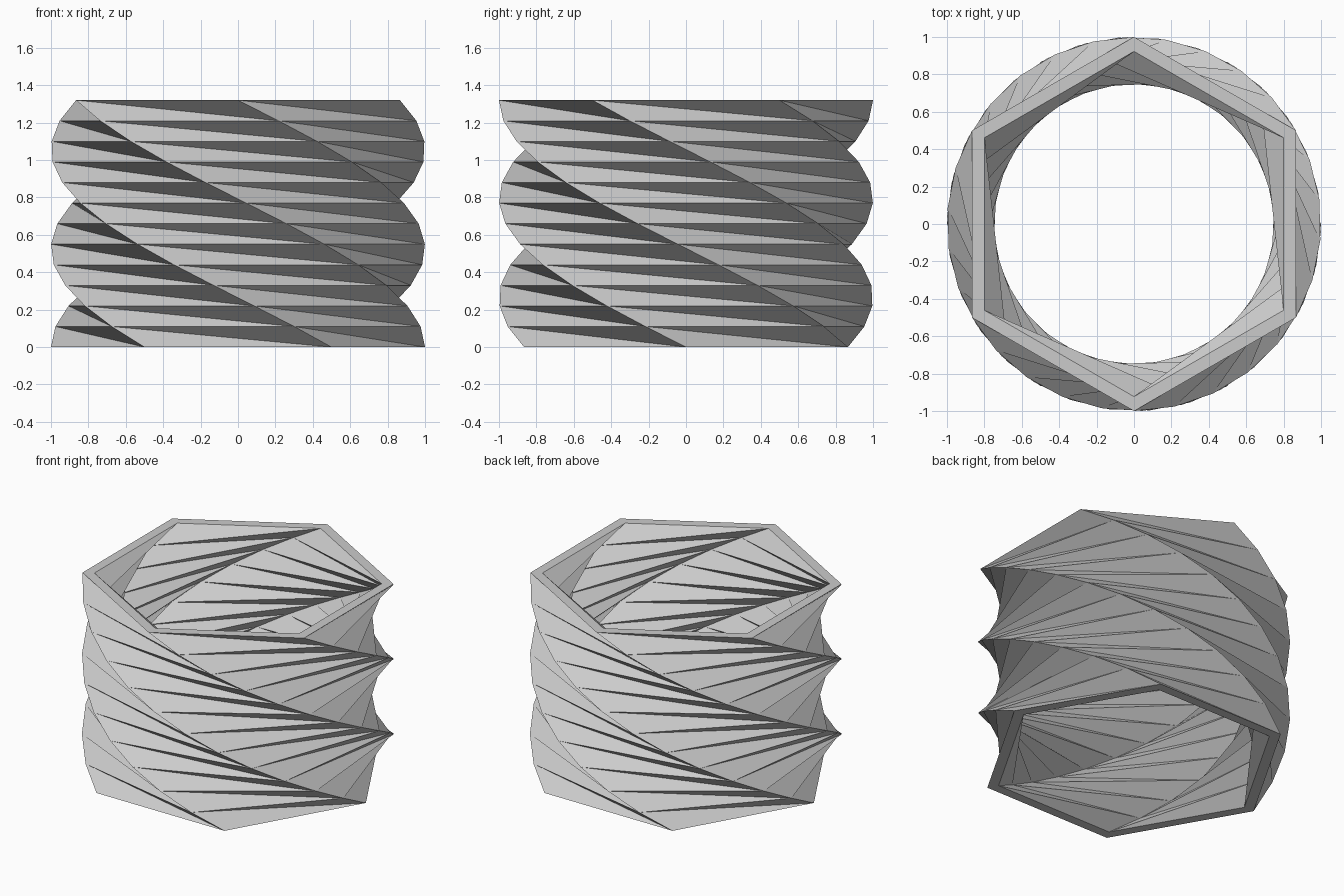
import bpy, bmesh
from math import cos, sin, radians

# Remove the default cube
cube = bpy.data.objects.get("Cube")
if cube:
    bpy.data.objects.remove(cube, do_unlink=True)

SIDES = 6
LAYERS = 12
HEIGHT = 1.32
TWIST = -150.0      # total turn in degrees from bottom to top
INNER = 0.923       # inner wall radius

# Plain grey material
grey = bpy.data.materials.new("plain_grey")
grey.use_nodes = True
colour = (0.6, 0.6, 0.6, 1)
grey.diffuse_color = colour
grey.node_tree.nodes["Principled BSDF"].inputs["Base Color"].default_value = colour

bm = bmesh.new()


def ring(radius, layer):
    """One hexagon of the wall, turned according to its height."""
    t = layer / LAYERS
    angles = [radians(360 * i / SIDES + TWIST * t) for i in range(SIDES)]
    return [bm.verts.new((radius * cos(a), radius * sin(a), HEIGHT * t)) for a in angles]


def wall(radius):
    """Stacked hexagons joined by triangles folded along the long diagonal."""
    rings = [ring(radius, k) for k in range(LAYERS + 1)]
    for low, high in zip(rings, rings[1:]):
        for i in range(SIDES):
            j = (i + 1) % SIDES
            bm.faces.new((low[i], low[j], high[i]))
            bm.faces.new((low[j], high[j], high[i]))
    return rings


# Outer and inner twisted walls
outer = wall(1.0)
inner = wall(INNER)

# Flat rims at the bottom and top
for level in (0, LAYERS):
    out, inn = outer[level], inner[level]
    for i in range(SIDES):
        j = (i + 1) % SIDES
        bm.faces.new((out[i], out[j], inn[j], inn[i]))

bmesh.ops.recalc_face_normals(bm, faces=bm.faces)
mesh = bpy.data.meshes.new("twisted_hexagonal_ring")
bm.to_mesh(mesh)
bm.free()
mesh.materials.append(grey)

ring_object = bpy.data.objects.new("twisted_hexagonal_ring", mesh)
bpy.context.collection.objects.link(ring_object)
